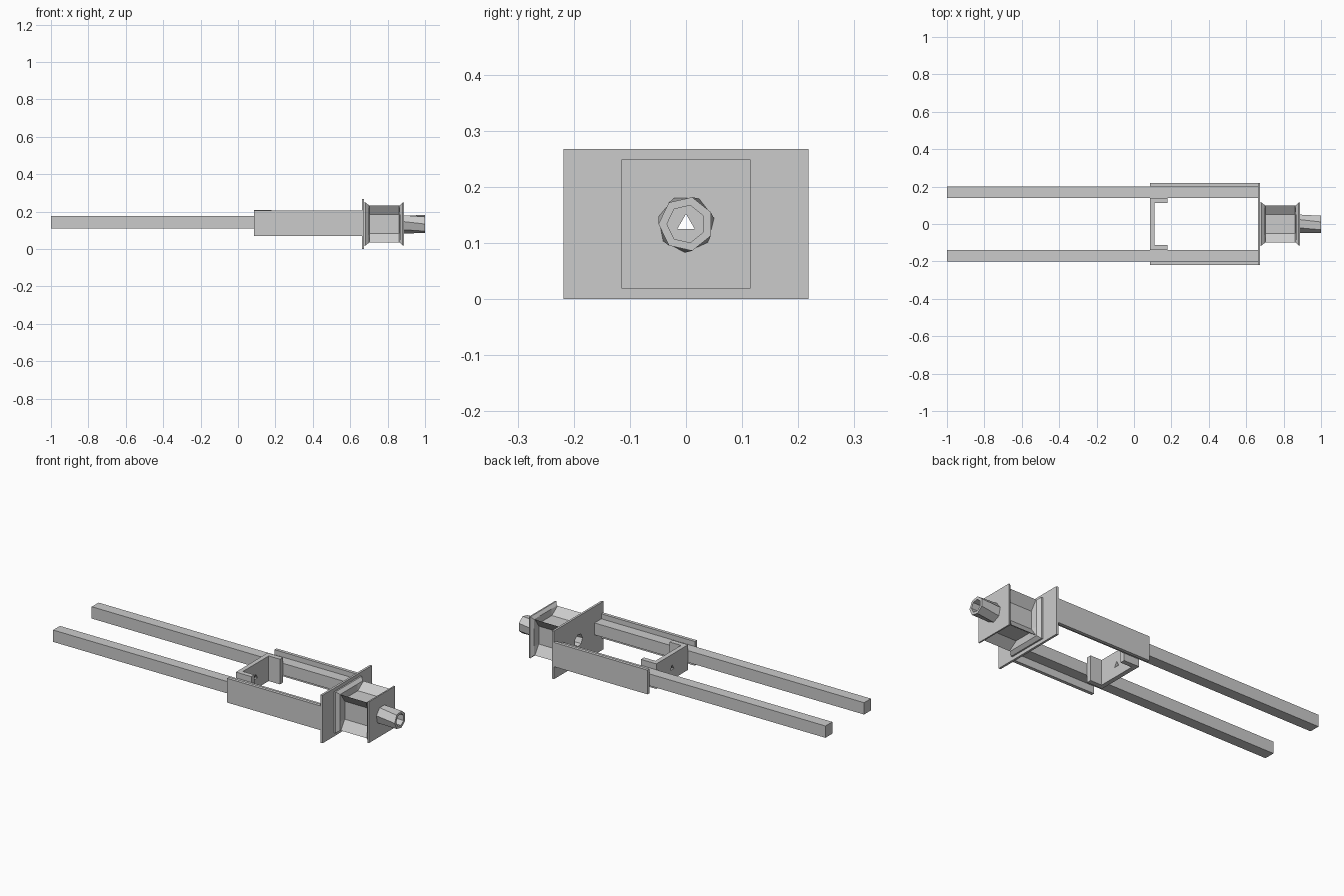
import bpy, bmesh
from math import cos, sin, pi

cube = bpy.data.objects.get("Cube")
if cube:
    bpy.data.objects.remove(cube, do_unlink=True)

MID = 0.134  # height of the drive axis

grey = bpy.data.materials.new("plain grey")
grey.use_nodes = True
colour = (0.6, 0.6, 0.6, 1)
grey.diffuse_color = colour
grey.node_tree.nodes["Principled BSDF"].inputs["Base Color"].default_value = colour


def finish(name, bm):
    bmesh.ops.recalc_face_normals(bm, faces=bm.faces)
    mesh = bpy.data.meshes.new(name)
    bm.to_mesh(mesh)
    bm.free()
    mesh.materials.append(grey)
    ob = bpy.data.objects.new(name, mesh)
    bpy.context.collection.objects.link(ob)
    return ob


def loft(name, sections):
    """Skin (x, [(y, z)...]) sections along x, closed at both ends."""
    bm = bmesh.new()
    rings = [[bm.verts.new((x, y, MID + z)) for y, z in pts] for x, pts in sections]
    for a, b in zip(rings, rings[1:]):
        for i in range(len(a)):
            j = (i + 1) % len(a)
            bm.faces.new((a[i], a[j], b[j], b[i]))
    bm.faces.new(rings[0])
    bm.faces.new(rings[-1])
    return finish(name, bm)


def box(name, x, y, z):
    pts = [(y[0], z[0]), (y[1], z[0]), (y[1], z[1]), (y[0], z[1])]
    pts = [(a, b - MID) for a, b in pts]
    return loft(name, [(x[0], pts), (x[1], pts)])


def ngon(n, r, turn=0.0):
    return [(r * cos(turn + 2 * pi * i / n), r * sin(turn + 2 * pi * i / n))
            for i in range(n)]


def bore(ob, x0, x1, profile):
    cutter = loft("bore_cutter", [(x0, profile), (x1, profile)])
    cutter.hide_render = True
    mod = ob.modifiers.new("bore", "BOOLEAN")
    mod.operation = "DIFFERENCE"
    mod.solver = "EXACT"
    mod.object = cutter
    bpy.context.view_layer.objects.active = ob
    bpy.ops.object.modifier_apply(modifier=mod.name)
    bpy.data.objects.remove(cutter, do_unlink=True)


# Rails and cheek plates on both sides
for side, s in (("left", 1), ("right", -1)):
    y_rail = sorted((s * 0.14, s * 0.20))
    y_cheek = sorted((s * 0.20, s * 0.218))
    tag = "back" if s > 0 else "front"
    box(tag + "_rail", (-1, 0.662), y_rail, (0.111, 0.177))
    box(tag + "_cheek_plate", (0.085, 0.662), y_cheek, (0.07, 0.205))

# Channel bracket between the rails, open toward the motor
bm = bmesh.new()
outline = [(0.085, -0.14), (0.18, -0.14), (0.18, -0.113), (0.11, -0.113),
           (0.11, 0.113), (0.18, 0.113), (0.18, 0.14), (0.085, 0.14)]
face = bm.faces.new([bm.verts.new((x, y, 0.07)) for x, y in outline])
up = bmesh.ops.extrude_face_region(bm, geom=[face])["geom"]
bmesh.ops.translate(bm, vec=(0, 0, 0.14),
                    verts=[v for v in up if isinstance(v, bmesh.types.BMVert)])
bracket = finish("channel_bracket", bm)
bore(bracket, 0.05, 0.15, ngon(3, 0.018, pi / 2))

# End plate
end_plate = box("end_plate", (0.662, 0.674), (-0.218, 0.218), (0, 0.268))


# Motor body: square flanges with a grooved waist
def motor_section(half, depth=0.0):
    pts = []
    for c, s in ((1, 0), (0, 1), (-1, 0), (0, -1)):
        for a, b in ((half, -half), (half - depth, -0.05), (half - depth, 0.05)):
            pts.append((a * c - b * s, a * s + b * c))
    return pts


motor = loft("motor_body", [
    (0.674, motor_section(0.115)), (0.682, motor_section(0.115)),
    (0.70, motor_section(0.10)), (0.704, motor_section(0.10, 0.035)),
    (0.862, motor_section(0.10, 0.035)), (0.866, motor_section(0.10)),
    (0.88, motor_section(0.115)), (0.888, motor_section(0.115))])

# Output collar
collar = loft("output_collar", [(0.888, ngon(7, 0.051, 0.2)), (1.0, ngon(7, 0.049, 0.45))])

# Hollow drive axis through plate, motor and collar
hollow = ngon(7, 0.034, 0.45)
bore(end_plate, 0.64, 0.70, hollow)
bore(motor, 0.65, 0.92, hollow)
bore(collar, 0.87, 1.02, hollow)
